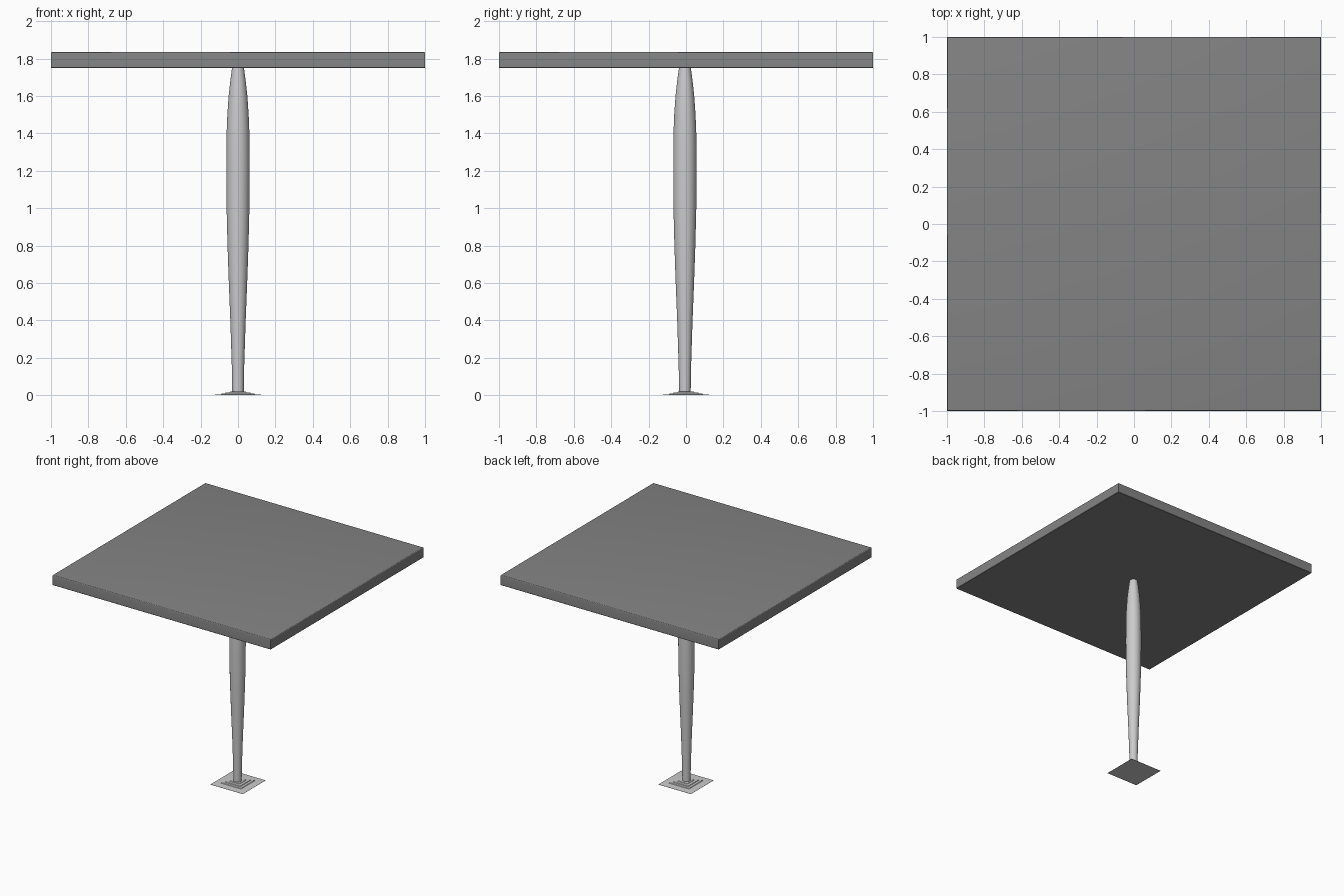
import bpy, bmesh, math

if "Cube" in bpy.data.objects:
    bpy.data.objects.remove(bpy.data.objects["Cube"])


def lathe(name, profile, sides, phase=0.0, scale=1.0, center=(0, 0), color=None):
    """Stack rings from (radius, z) pairs, cap both ends, smooth soft edges."""
    bm = bmesh.new()
    rings = []
    for r, z in profile:
        ring = []
        for i in range(sides):
            a = phase + 2 * math.pi * i / sides
            ring.append(bm.verts.new((center[0] + r * scale * math.cos(a),
                                      center[1] + r * scale * math.sin(a), z)))
        rings.append(ring)
    for lo, hi in zip(rings, rings[1:]):
        for i in range(sides):
            j = (i + 1) % sides
            bm.faces.new((lo[i], lo[j], hi[j], hi[i]))
    bm.faces.new(rings[0][::-1])
    bm.faces.new(rings[-1])
    mesh = bpy.data.meshes.new(name)
    bm.to_mesh(mesh)
    bm.free()
    obj = bpy.data.objects.new(name, mesh)
    bpy.context.collection.objects.link(obj)
    if color:
        mat = bpy.data.materials.new(name + "_finish")
        mat.diffuse_color = color
        mat.use_nodes = True
        mat.node_tree.nodes["Principled BSDF"].inputs["Base Color"].default_value = mat.diffuse_color
        mesh.materials.append(mat)
    bpy.ops.object.select_all(action='DESELECT')
    obj.select_set(True)
    bpy.context.view_layer.objects.active = obj
    bpy.ops.object.shade_smooth_by_angle(angle=math.radians(35))
    return obj


SQUARE = dict(sides=4, phase=math.pi / 4, scale=math.sqrt(2))

# Dark square tabletop with softly rounded upper edge
edge = [(0.992 + 0.008 * math.cos(a), 1.827 + 0.008 * math.sin(a))
        for a in [math.pi / 2 * i / 4 for i in range(5)]]
lathe("tabletop", [(0.998, 1.75), (1.0, 1.752)] + edge, color=(0.23, 0.23, 0.23, 1), **SQUARE)

# Swelling round column
lathe("column", [(0.031, 0.01), (0.033, 0.15), (0.041, 0.4), (0.049, 0.6),
                 (0.056, 0.8), (0.061, 1.0), (0.062, 1.2), (0.061, 1.4),
                 (0.057, 1.5), (0.050, 1.6), (0.040, 1.69), (0.031, 1.755)],
      sides=32, center=(0.0, -0.006))

# Thin stepped square foot
lathe("foot_plate", [(0.149, 0.0), (0.149, 0.001), (0.117, 0.003), (0.092, 0.005),
                     (0.088, 0.009), (0.070, 0.010), (0.066, 0.014),
                     (0.046, 0.015), (0.042, 0.019), (0.028, 0.02)], **SQUARE)
